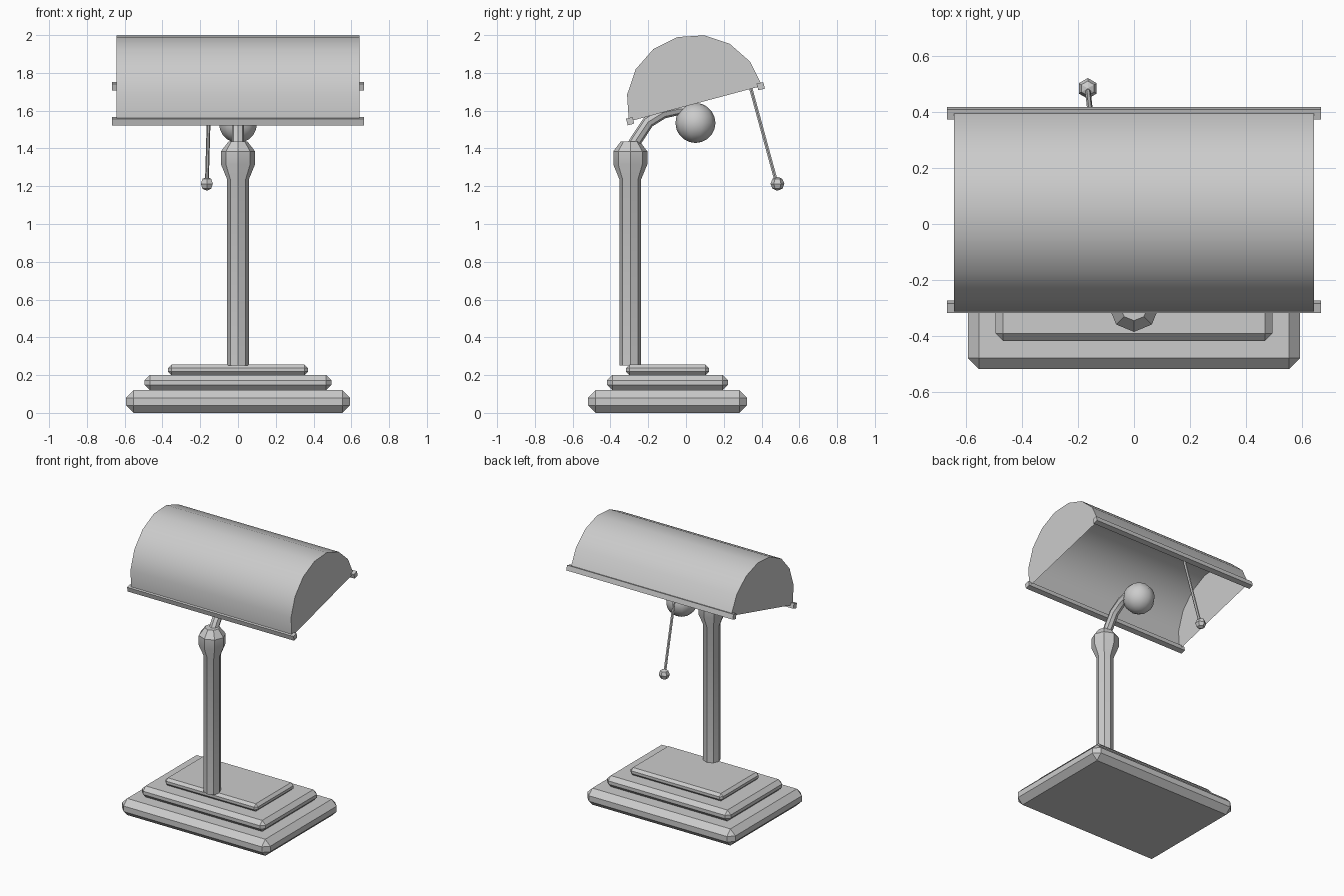
import bpy, bmesh, math
from mathutils import Vector, Matrix

if "Cube" in bpy.data.objects:
    bpy.data.objects.remove(bpy.data.objects["Cube"])

TILT = math.radians(15)
PIVOT = Vector((0, 0.05, 1.637))


def make(name, bm, smooth=True):
    bmesh.ops.recalc_face_normals(bm, faces=bm.faces)
    me = bpy.data.meshes.new(name)
    bm.to_mesh(me)
    bm.free()
    ob = bpy.data.objects.new(name, me)
    bpy.context.collection.objects.link(ob)
    if smooth:
        bpy.ops.object.select_all(action='DESELECT')
        ob.select_set(True)
        bpy.context.view_layer.objects.active = ob
        bpy.ops.object.shade_smooth_by_angle(angle=math.radians(30))
    return ob


def box(name, center, size, bevel=0, tilt=0):
    bm = bmesh.new()
    bmesh.ops.create_cube(bm, size=1)
    bmesh.ops.scale(bm, vec=size, verts=bm.verts)
    if bevel:
        bmesh.ops.bevel(bm, geom=bm.edges[:], offset=bevel, segments=1, affect='EDGES')
    bm.transform(Matrix.Translation(center) @ Matrix.Rotation(tilt, 4, 'X'))
    return make(name, bm, False)


def tube(name, path, radii, sides):
    """Rings along a path lying near a YZ plane, capped at both ends."""
    bm = bmesh.new()
    path = [Vector(p) for p in path]
    rings = []
    for i, p in enumerate(path):
        t = (path[min(i + 1, len(path) - 1)] - path[max(i - 1, 0)]).normalized()
        u = Vector((1, 0, 0))
        u = (u - t * u.dot(t)).normalized()
        v = t.cross(u)
        angles = [2 * math.pi * k / sides for k in range(sides)]
        rings.append([bm.verts.new(p + (u * math.cos(a) + v * math.sin(a)) * radii[i])
                      for a in angles])
    for a, b in zip(rings, rings[1:]):
        for k in range(sides):
            n = (k + 1) % sides
            bm.faces.new((a[k], a[n], b[n], b[k]))
    bm.faces.new(rings[0])
    bm.faces.new(rings[-1])
    return make(name, bm)


def ball(name, center, r, seg, rings, smooth):
    bm = bmesh.new()
    bmesh.ops.create_uvsphere(bm, u_segments=seg, v_segments=rings, radius=r,
                              matrix=Matrix.Translation(center))
    ob = make(name, bm, False)
    if smooth:
        ob.data.shade_smooth()
    return ob


# Stepped base
for name, w, d, z0, z1, bev in (("base_bottom", 1.186, 0.84, 0, 0.12, 0.04),
                                ("base_middle", 0.99, 0.64, 0.12, 0.20, 0.028),
                                ("base_top", 0.74, 0.44, 0.20, 0.255, 0.018)):
    box(name, (0, -0.098, (z0 + z1) / 2), (w, d, z1 - z0), bev)

# Column with knuckle on top
profile = [(0.057, 0.25), (0.057, 1.235), (0.09, 1.315), (0.09, 1.385), (0.05, 1.437)]
tube("column", [(0, -0.295, z) for r, z in profile], [r for r, z in profile], 8)

# Bent arm leading to the bulb
tube("arm", [(0, -0.29, 1.40), (0, -0.26, 1.45), (0, -0.20, 1.54), (0, -0.12, 1.59),
             (0, -0.03, 1.61), (0, 0.04, 1.60)], [0.032] * 6, 8)
ball("bulb", (0, 0.05, 1.535), 0.106, 10, 10, True)

# Half-round shade with closed ends, open underneath
bm = bmesh.new()
ends = []
for x in (-0.643, 0.643):
    ends.append([bm.verts.new(PIVOT + Vector((x, 0.365 * math.cos(TILT + math.pi * i / 8),
                                              0.365 * math.sin(TILT + math.pi * i / 8))))
                 for i in range(9)])
    bm.faces.new(ends[-1])
for i in range(8):
    bm.faces.new((ends[0][i], ends[0][i + 1], ends[1][i + 1], ends[1][i]))
make("shade", bm)

# Trim rails along the shade rims
for name, s in (("front_rail", -1), ("rear_rail", 1)):
    c = PIVOT + Vector((0, math.cos(TILT), math.sin(TILT))) * 0.358 * s
    box(name, c, (1.333, 0.036, 0.036), 0, TILT)

# Pull rod and knob
tube("pull_rod", [(-0.15, 0.337, 1.74), (-0.165, 0.482, 1.21)], [0.01, 0.01], 6)
ball("pull_knob", (-0.165, 0.484, 1.213), 0.037, 6, 4, False)

# Smooth the shade curve only; the end caps stay crisp
shade = bpy.data.objects["shade"]
for p in shade.data.polygons:
    p.use_smooth = len(p.vertices) == 4
